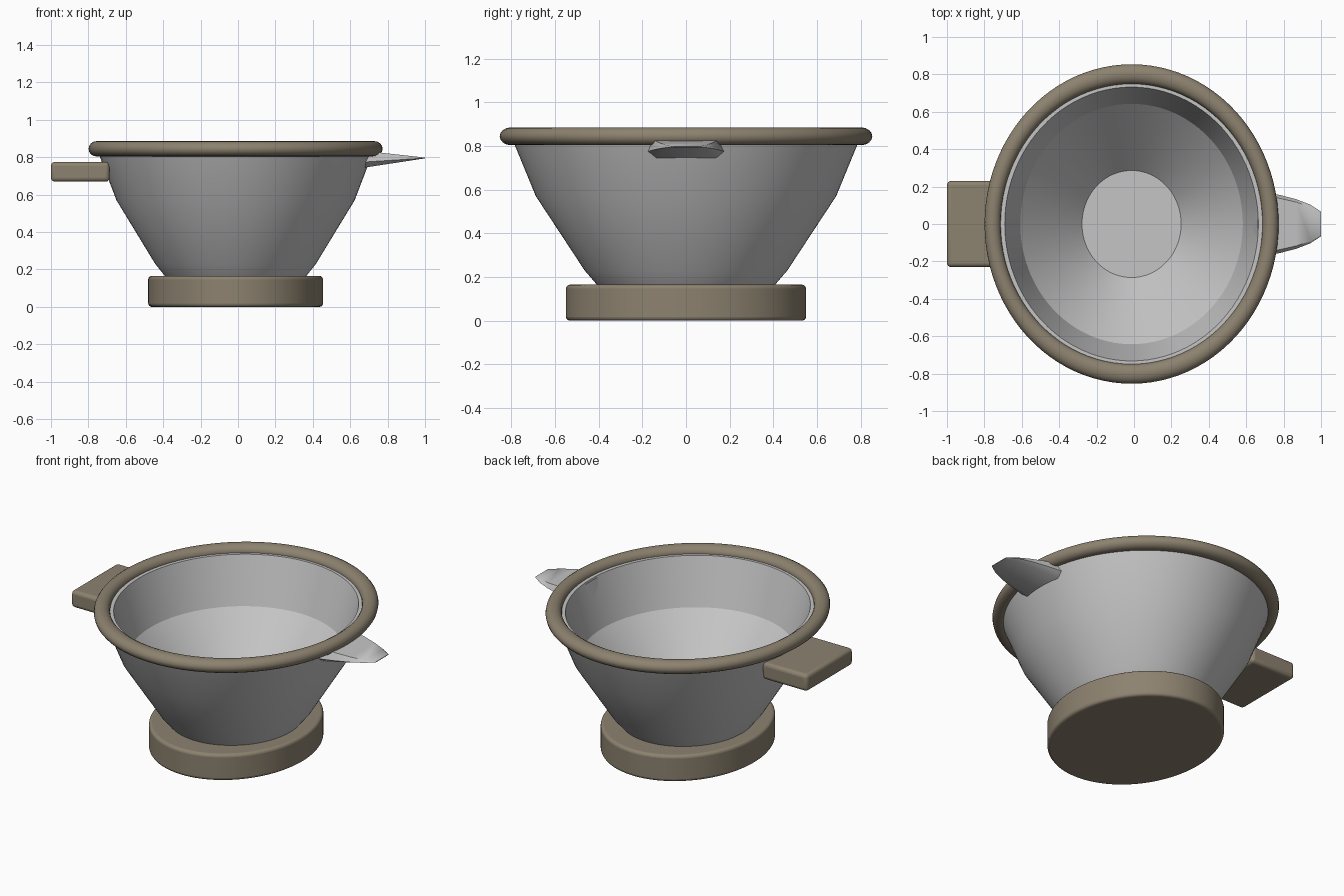
import bpy, bmesh, math

if "Cube" in bpy.data.objects:
    bpy.data.objects.remove(bpy.data.objects["Cube"])

CENTRE_X = -0.013
OVAL = 1.08       # depth to width ratio of the bowl
SEGMENTS = 96


def material(name, colour):
    mat = bpy.data.materials.new(name)
    mat.use_nodes = True
    mat.diffuse_color = (*colour, 1)
    mat.node_tree.nodes["Principled BSDF"].inputs["Base Color"].default_value = (*colour, 1)
    return mat


grey = material("light grey", (0.56, 0.56, 0.56))
brown = material("taupe brown", (0.265, 0.223, 0.16))


def finish(name, bm, mat, angle=30, bevel=0):
    bmesh.ops.recalc_face_normals(bm, faces=bm.faces)
    mesh = bpy.data.meshes.new(name)
    bm.to_mesh(mesh)
    bm.free()
    obj = bpy.data.objects.new(name, mesh)
    bpy.context.collection.objects.link(obj)
    mesh.materials.append(mat)
    if bevel:
        mod = obj.modifiers.new("Rounded edges", 'BEVEL')
        mod.width = bevel
        mod.segments = 4
        mod.limit_method = 'ANGLE'
        mod.angle_limit = math.radians(40)
    bpy.ops.object.select_all(action='DESELECT')
    obj.select_set(True)
    bpy.context.view_layer.objects.active = obj
    bpy.ops.object.shade_smooth_by_angle(angle=math.radians(angle))
    return obj


def lathe(name, profile, mat, oval, shift=0, closed=False, **options):
    """Turn a (radius, height) profile into an oval solid; depth radius = r * oval + shift."""
    bm = bmesh.new()
    rings = []
    for r, z in profile:
        rings.append([bm.verts.new((CENTRE_X + r * math.cos(a), (r * oval + shift) * math.sin(a), z))
                      for a in (math.tau * i / SEGMENTS for i in range(SEGMENTS))])
    pairs = list(zip(rings, rings[1:]))
    if closed:
        pairs.append((rings[-1], rings[0]))
    for low, high in pairs:
        for i in range(SEGMENTS):
            j = (i + 1) % SEGMENTS
            bm.faces.new((low[i], low[j], high[j], high[i]))
    if not closed:
        bm.faces.new(rings[0])
        bm.faces.new(rings[-1])
    return finish(name, bm, mat, **options)


# Bowl: outer wall up to the lip, then down the inside to the flat floor above the foot
lathe("bowl", [(0.33, 0.11), (0.378, 0.165), (0.43, 0.23), (0.637, 0.57), (0.742, 0.845),
               (0.678, 0.845), (0.595, 0.56), (0.265, 0.185)], grey, OVAL, angle=15)

# Rounded rim around the lip, a little wider at front and back
rim = [(0.743 + 0.043 * math.cos(math.tau * k / 16), 0.845 + 0.041 * math.sin(math.tau * k / 16))
       for k in range(16)]
lathe("rim", rim, brown, 1.22, shift=-0.105, closed=True, angle=40)

# Oval foot
lathe("base", [(0.467, 0), (0.467, 0.165)], brown, 1.177, bevel=0.018)

# Block handle on the right side
bm = bmesh.new()
bmesh.ops.create_cube(bm, size=1)
for v in bm.verts:
    v.co = (-0.843 + v.co.x * 0.314, v.co.y * 0.46, 0.722 + v.co.z * 0.106)
finish("handle", bm, brown, bevel=0.022)

# Tapered pouring spout: straight above and below, curved in at the sides
BACK, TIP = 0.634, 1.0
bm = bmesh.new()
loops = []
for x, w in [(BACK, 0.182), (0.77, 0.156), (0.86, 0.134), (0.94, 0.104), (TIP, 0.066)]:
    t = (x - BACK) / (TIP - BACK)
    low = 0.738 + 0.056 * t
    high = 0.836 - 0.038 * t
    mid = low + (high - low) * 0.35
    lean = 0.025 * (1 - t)      # the back end follows the slope of the wall
    outline = [(-w * 0.78, low), (w * 0.78, low), (w, mid),
               (w * 0.87, high), (-w * 0.87, high), (-w, mid)]
    loops.append([bm.verts.new((x + lean * (z - low) / (high - low), y, z)) for y, z in outline])
for a, b in zip(loops, loops[1:]):
    for i in range(6):
        j = (i + 1) % 6
        bm.faces.new((a[i], a[j], b[j], b[i]))
bm.faces.new(loops[0])
bm.faces.new(loops[-1])
finish("spout", bm, grey, angle=40)
